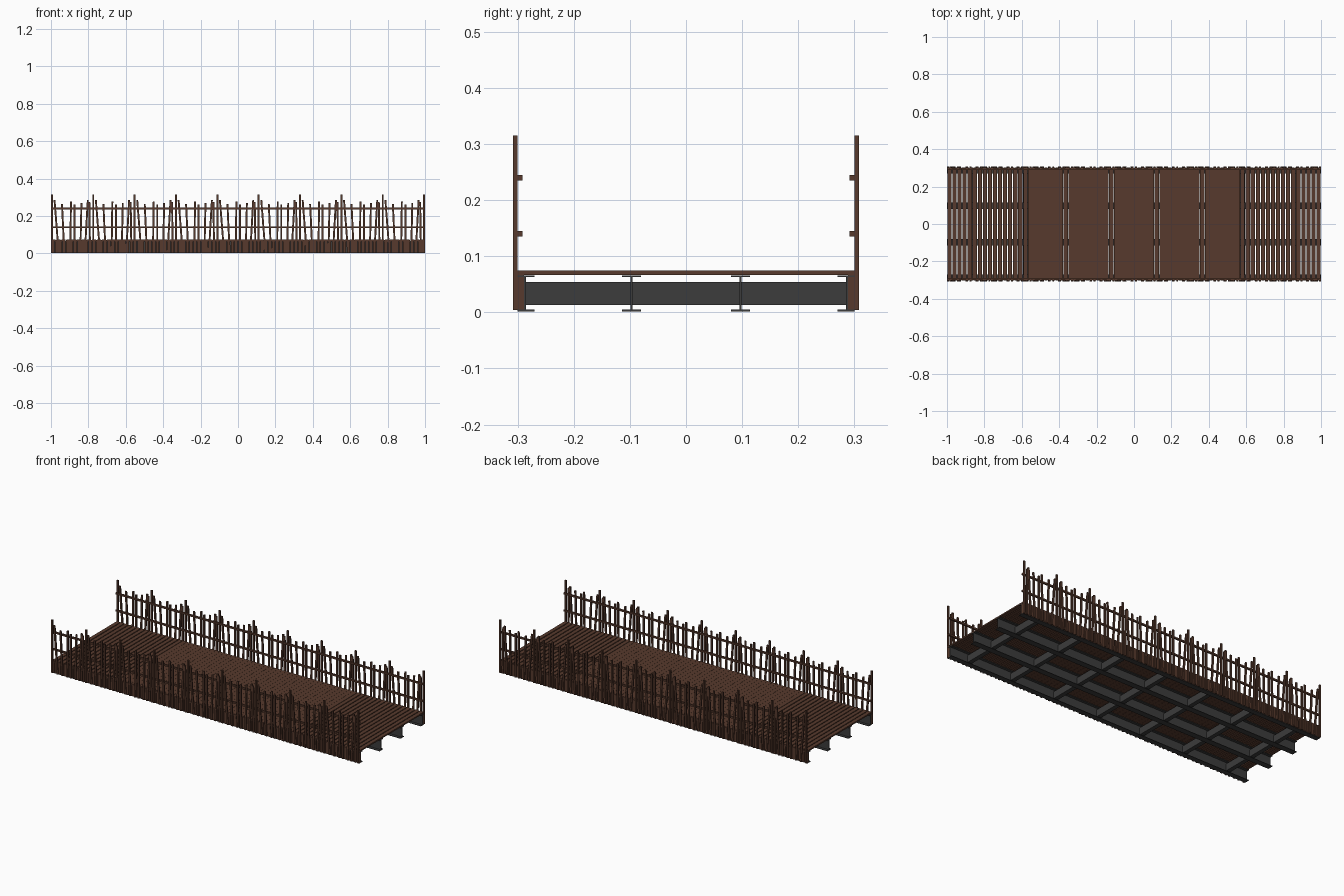
import bpy, bmesh
from mathutils import Vector

if "Cube" in bpy.data.objects:
    bpy.data.objects.remove(bpy.data.objects["Cube"])


def material(name, rgb):
    m = bpy.data.materials.new(name)
    m.diffuse_color = (*rgb, 1)
    m.use_nodes = True
    m.node_tree.nodes["Principled BSDF"].inputs["Base Color"].default_value = m.diffuse_color
    return m


WOOD = material("brown wood", (0.095, 0.042, 0.026))
STEEL = material("dark steel", (0.045, 0.045, 0.045))


def box(bm, x0, x1, y0, y1, z0, z1, lean=0.0):
    """Box whose top is shifted by lean along x."""
    v = [bm.verts.new(Vector((x + (lean if z == z1 else 0), y, z)))
         for z in (z0, z1) for y in (y0, y1) for x in (x0, x1)]
    for f in ((0, 2, 3, 1), (4, 5, 7, 6), (0, 1, 5, 4),
              (2, 6, 7, 3), (0, 4, 6, 2), (1, 3, 7, 5)):
        bm.faces.new([v[i] for i in f])


def finish(bm, name, mat, mirror=False):
    bmesh.ops.recalc_face_normals(bm, faces=bm.faces[:])
    me = bpy.data.meshes.new(name)
    bm.to_mesh(me)
    bm.free()
    me.materials.append(mat)
    ob = bpy.data.objects.new(name, me)
    bpy.context.collection.objects.link(ob)
    if mirror:
        mod = ob.modifiers.new("both sides", 'MIRROR')
        mod.use_axis = (False, True, False)
        mod.use_mirror_merge = False
    return ob


# Deck planks, with open gaps near the two ends
bm = bmesh.new()
count = 74
pitch = 2 / count
for i in range(count):
    x = -1 + (i + 0.5) * pitch
    w = pitch / 2 - (0.0025 if abs(x) > 0.58 else 0.0004)
    box(bm, x - w, x + w, -0.30, 0.30, 0.067, 0.075)
finish(bm, "deck_planks", WOOD)

# Inner I-beam girders
bm = bmesh.new()
box(bm, -1, 1, 0.0955, 0.0985, 0.005, 0.063)
for z in (0.002, 0.063):
    box(bm, -1, 1, 0.080, 0.114, z, z + 0.003)
finish(bm, "inner_girder", STEEL, True)

# Outer girders, flanges turned inward
bm = bmesh.new()
box(bm, -1, 1, 0.2855, 0.2885, 0.005, 0.063)
for z in (0.002, 0.063):
    box(bm, -1, 1, 0.270, 0.300, z, z + 0.003)
finish(bm, "outer_girder", STEEL, True)

# Cross beams between the girders
bm = bmesh.new()
for i in range(7):
    x = (i - 3) * 0.29
    box(bm, x - 0.0125, x + 0.0125, -0.287, 0.287, 0.013, 0.054)
finish(bm, "cross_beams", STEEL)

# Short upright boards covering the deck edge
bm = bmesh.new()
n = 100
for i in range(n):
    x = -1 + (i + 0.5) * 2 / n
    box(bm, x - 0.0085, x + 0.0085, 0.289, 0.302, 0.005, 0.073)
finish(bm, "edge_boards", WOOD, True)

# Horizontal rails
bm = bmesh.new()
for z in (0.14, 0.24):
    box(bm, -1, 1, 0.291, 0.300, z - 0.005, z + 0.005)
finish(bm, "rails", WOOD, True)

# Tall posts at the bay ends
BAYS = 9
BAY = 1.99 / BAYS
bm = bmesh.new()
for i in range(BAYS + 1):
    x = -0.995 + i * BAY
    box(bm, x - 0.005, x + 0.005, 0.300, 0.308, 0.004, 0.315)
finish(bm, "tall_posts", WOOD, True)

# Crooked pickets: foot offset in the bay, lean of the top, top height
PICKETS = ((0.036, -0.022, 0.285), (0.066, -0.012, 0.265),
           (0.098, 0.004, 0.277), (0.121, 0.0, 0.262),
           (0.152, 0.006, 0.270), (0.176, 0.016, 0.285),
           (0.204, -0.004, 0.275))
bm = bmesh.new()
for i in range(BAYS):
    for foot, lean, top in PICKETS:
        x = -0.995 + i * BAY + foot
        box(bm, x - 0.005, x + 0.005, 0.300, 0.308, 0.004, top, lean)
finish(bm, "pickets", WOOD, True)
